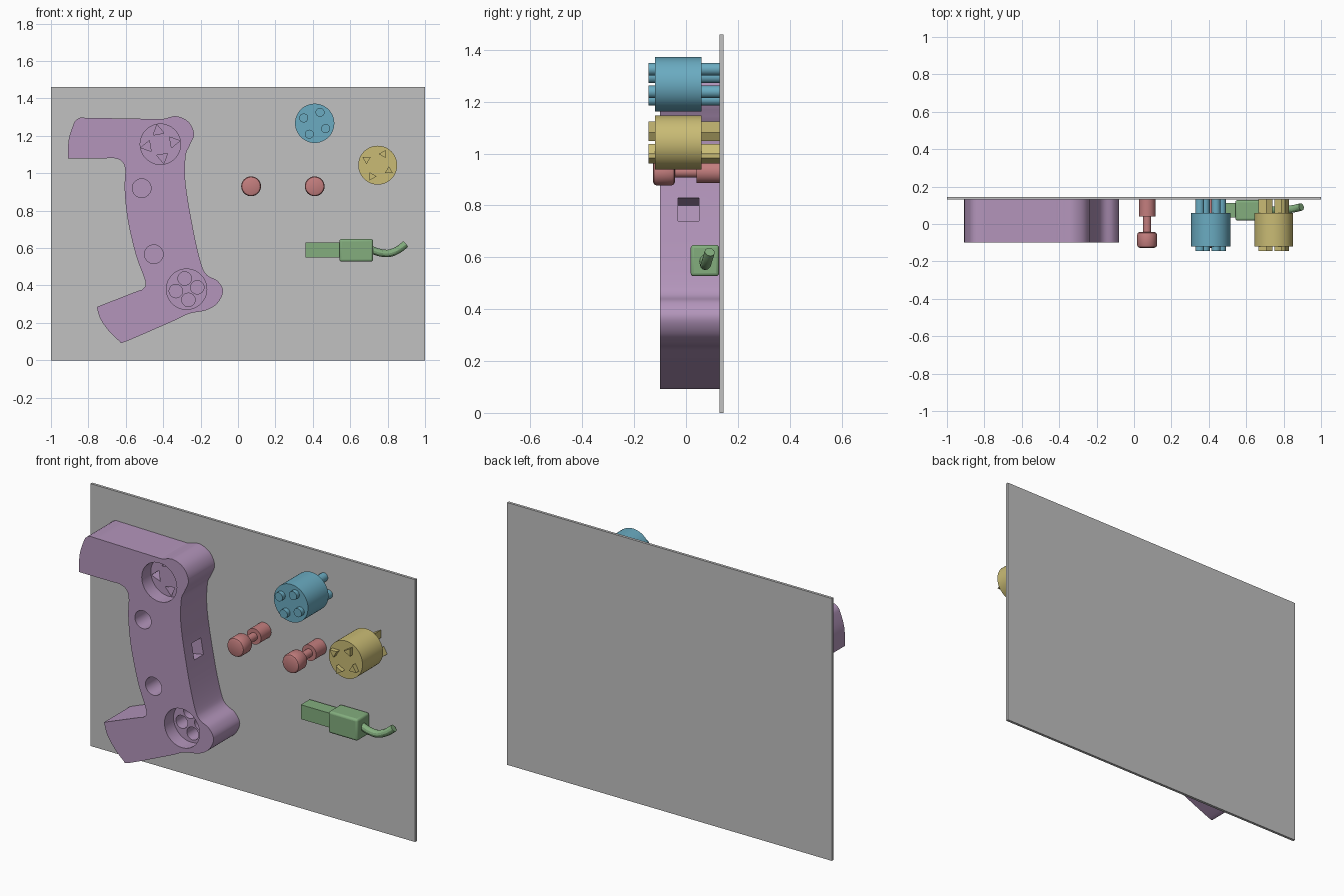
import bpy, bmesh
from math import sin, cos, pi, radians
from mathutils import Vector, Matrix

cube = bpy.data.objects.get("Cube")
if cube:
    bpy.data.objects.remove(cube, do_unlink=True)


def material(name, rgb):
    m = bpy.data.materials.new(name)
    m.use_nodes = True
    lin = [(c / 255) ** 2.2 for c in rgb] + [1]
    m.diffuse_color = lin
    m.node_tree.nodes["Principled BSDF"].inputs["Base Color"].default_value = lin
    return m


GREY = material("panel grey", (192, 192, 192))
PURPLE = material("grip purple", (178, 148, 186))
BLUE = material("plug blue", (106, 170, 192))
YELLOW = material("plug yellow", (200, 186, 116))
RED = material("pin red", (194, 125, 125))
GREEN = material("connector green", (130, 172, 125))


def ngon(cx, cz, r, sides=48, turn=0.0):
    return [(cx + r * cos(turn + 2 * pi * i / sides),
             cz + r * sin(turn + 2 * pi * i / sides)) for i in range(sides)]


def add_prism(bm, pts, y0, y1):
    """Extrude an x-z outline from y0 to y1."""
    face = bm.faces.new([bm.verts.new((x, y0, z)) for x, z in pts])
    new = bmesh.ops.extrude_face_region(bm, geom=[face], use_keep_orig=True)["geom"]
    verts = [v for v in new if isinstance(v, bmesh.types.BMVert)]
    bmesh.ops.translate(bm, verts=verts, vec=(0, y1 - y0, 0))


def finish(bm, name, mat, smooth=True):
    bmesh.ops.recalc_face_normals(bm, faces=bm.faces)
    me = bpy.data.meshes.new(name)
    bm.to_mesh(me)
    bm.free()
    me.materials.append(mat)
    ob = bpy.data.objects.new(name, me)
    bpy.context.collection.objects.link(ob)
    if smooth:
        shade(ob)
    return ob


def activate(ob):
    bpy.ops.object.select_all(action='DESELECT')
    ob.select_set(True)
    bpy.context.view_layer.objects.active = ob


def shade(ob):
    activate(ob)
    bpy.ops.object.shade_smooth_by_angle(angle=radians(30))


def prisms(name, mat, items, smooth=True):
    bm = bmesh.new()
    for pts, y0, y1 in items:
        add_prism(bm, pts, y0, y1)
    return finish(bm, name, mat, smooth)


def rect(x0, x1, z0, z1):
    return [(x0, z0), (x1, z0), (x1, z1), (x0, z1)]


def cut(ob, pts, y0, y1):
    tool = prisms("cutter", PURPLE, [(pts, y0, y1)], False)
    tool.hide_render = True
    activate(ob)
    mod = ob.modifiers.new("cut", 'BOOLEAN')
    mod.object, mod.solver = tool, 'EXACT'
    bpy.ops.object.modifier_apply(modifier=mod.name)
    bpy.data.objects.remove(tool, do_unlink=True)


def smooth_path(points, steps=5):
    """Catmull-Rom through the points, without the last one."""
    p = [Vector(q) for q in points]
    p = [p[0]] + p + [p[-1]]
    out = []
    for a, b, c, d in zip(p, p[1:], p[2:], p[3:]):
        for i in range(steps):
            t = i / steps
            out.append(0.5 * (2 * b + (c - a) * t + (2 * a - 5 * b + 4 * c - d) * t * t
                              + (3 * b - a - 3 * c + d) * t ** 3))
    return out


def around(cx, cz, dist, first):
    """Four spots in a ring, with their angles."""
    for k in range(4):
        a = radians(first + 90 * k)
        yield cx + dist * cos(a), cz + dist * sin(a), a


# Back panel
prisms("back_panel", GREY, [(rect(-1, 1, 0, 1.46), 0.13, 0.145)], False)

# Grip body: each stretch of outline is smooth, with a corner between stretches
stretches = [
    [(-.91, 1.08), (-.905, 1.18), (-.88, 1.26), (-.865, 1.285), (-.845, 1.297)],
    [(-.845, 1.297), (-.45, 1.29), (-.40, 1.29), (-.33, 1.305), (-.265, 1.275), (-.235, 1.21),
     (-.26, 1.145), (-.28, 1.09), (-.28, .94), (-.235, .675), (-.195, .51), (-.165, .455),
     (-.11, .425), (-.08, .37), (-.11, .305), (-.17, .268), (-.26, .25), (-.32, .222),
     (-.38, .195), (-.60, .1), (-.63, .098)],
    [(-.63, .098), (-.685, .15), (-.735, .22), (-.755, .285)],
    [(-.755, .285), (-.55, .365), (-.51, .381), (-.495, .42), (-.545, .56), (-.59, .755),
     (-.606, .915), (-.603, 1.02), (-.622, 1.064), (-.66, 1.08), (-.70, 1.08)],
]
outline = [tuple(q) for s in stretches for q in smooth_path(s)] + [stretches[-1][-1]]
grip = prisms("grip_body", PURPLE, [(outline, -0.1, 0.13)], False)

# Round sockets with keyed holes in their floors
cut(grip, ngon(-.415, 1.155, .108), -0.15, -0.02)
for x, z, a in around(-.415, 1.155, .072, 100):
    cut(grip, ngon(x, z, .034, 3, a), -0.06, 0.1)
cut(grip, ngon(-.275, .38, .108), -0.15, -0.02)
for x, z, a in around(-.275, .38, .058, 100):
    cut(grip, ngon(x, z, .036, 32), -0.06, 0.1)

# Locking pin holes
for x, z in ((-.515, .92), (-.45, .567)):
    cut(grip, ngon(x, z, .05, 32), -0.15, 0.1)

# Connector slot, square to the leaning side
tilt = Matrix.Rotation(radians(10), 2)
slot = [tuple(Vector((-.255, .785)) + tilt @ Vector(q)) for q in rect(-.17, .08, -.045, .045)]
cut(grip, slot, -0.03, 0.05)
shade(grip)

# Plugs with pins through both ends
BODY = (-0.12, 0.06)
ENDS = ((-0.145, -0.115), (0.055, 0.13))
round_pins = [(ngon(x, z, .024, 24), *e) for x, z, a in around(.41, 1.267, .065, 64) for e in ENDS]
prisms("round_pin_plug", BLUE, [(ngon(.41, 1.267, .105), *BODY)] + round_pins)
key_pins = [(ngon(x, z, .025, 3, a + radians(117)), *e)
            for x, z, a in around(.747, 1.043, .067, 63) for e in ENDS]
prisms("triangle_pin_plug", YELLOW, [(ngon(.747, 1.043, .104), *BODY)] + key_pins)

# Locking pins, turned from a profile of radius and depth
profile = [(0, -.127), (.04, -.127), (.049, -.123), (.053, -.114), (.053, -.056), (.049, -.047),
           (.04, -.043), (.022, -.043), (.022, .04), (.044, .04), (.044, .13), (0, .13)]
for side, x in (("right", .07), ("left", .41)):
    bm = bmesh.new()
    verts = [bm.verts.new((x + r, y, .93)) for r, y in profile]
    edges = [bm.edges.new(pair) for pair in zip(verts, verts[1:])]
    bmesh.ops.spin(bm, geom=verts + edges, cent=(x, 0, .93), axis=(0, 1, 0),
                   angle=2 * pi, steps=32)
    bmesh.ops.remove_doubles(bm, verts=bm.verts, dist=1e-4)
    finish(bm, side + "_locking_pin", RED)

# Cable connector: tip, bevelled housing and curved cable
prisms("connector_tip", GREEN, [(rect(.362, .56, .55, .63), 0.035, 0.112)], False)
housing = prisms("connector_housing", GREEN, [(rect(.542, .722, .527, .648), 0.018, 0.128)], False)
bevel = housing.modifiers.new("bevel", 'BEVEL')
bevel.width, bevel.segments = 0.012, 3
shade(housing)

curve = bpy.data.curves.new("connector_cable", 'CURVE')
curve.dimensions = '3D'
curve.bevel_depth, curve.bevel_resolution, curve.use_fill_caps = 0.02, 4, True
path = smooth_path([(.71, .073, .592), (.76, .073, .575), (.81, .076, .572),
                    (.86, .083, .593), (.9, .093, .625)])
spline = curve.splines.new('POLY')
spline.points.add(len(path) - 1)
for pt, q in zip(spline.points, path):
    pt.co = (*q, 1)
curve.materials.append(GREEN)
cable = bpy.data.objects.new("connector_cable", curve)
bpy.context.collection.objects.link(cable)
activate(cable)
bpy.ops.object.convert(target='MESH')
shade(bpy.context.object)
